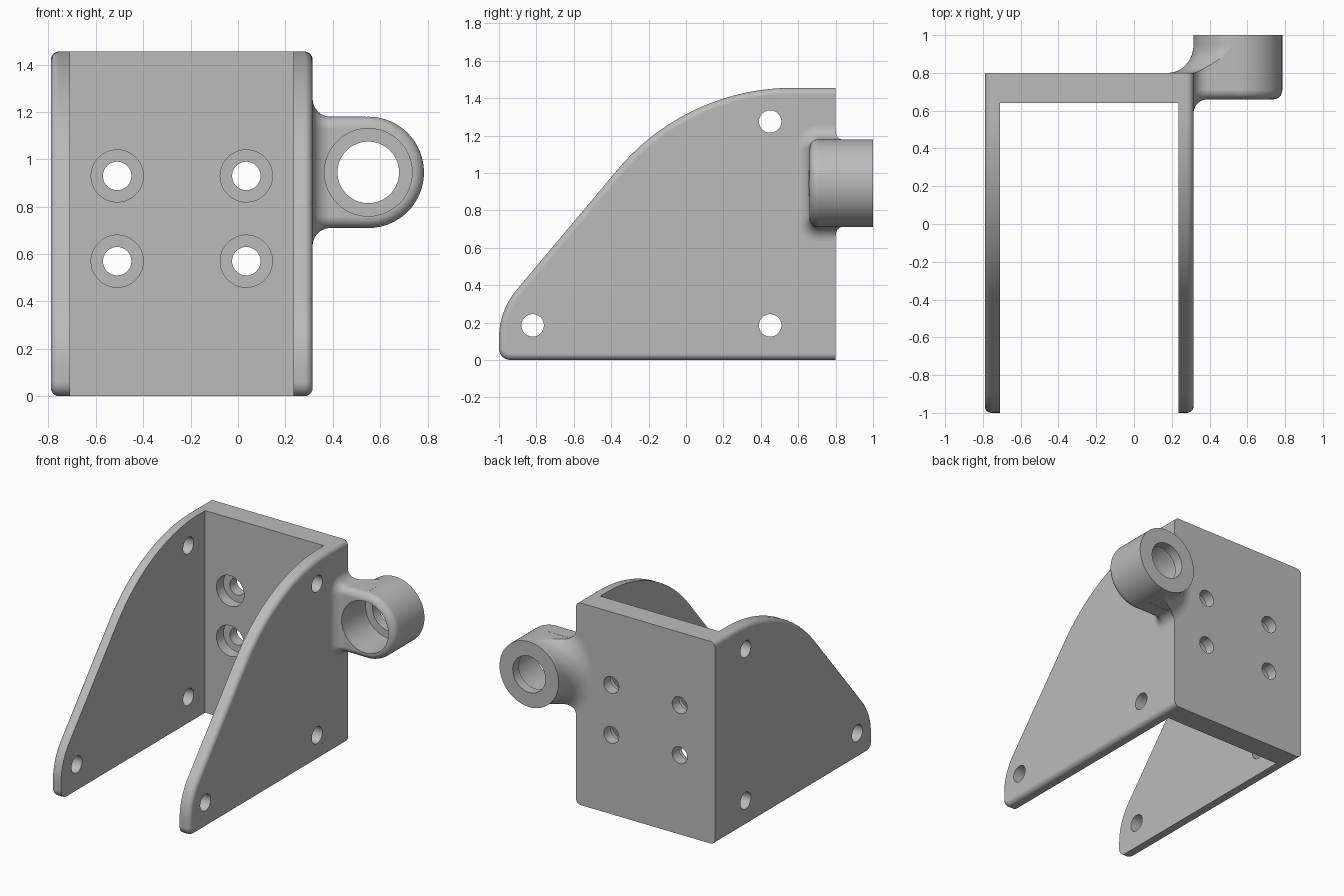
import bpy
import bmesh
from math import sin, cos, pi, radians

cube = bpy.data.objects.get("Cube")
if cube:
    bpy.data.objects.remove(cube, do_unlink=True)

grey = bpy.data.materials.new("plain grey")
grey.use_nodes = True
COLOUR = (0.5, 0.5, 0.5, 1)
grey.diffuse_color = COLOUR
grey.node_tree.nodes["Principled BSDF"].inputs["Base Color"].default_value = COLOUR


def arc(cx, cy, r, a0, a1, n):
    """Points along an arc, angles in degrees."""
    angles = [radians(a0 + (a1 - a0) * i / n) for i in range(n + 1)]
    return [(cx + r * cos(a), cy + r * sin(a)) for a in angles]


def loft(name, rings):
    """Closed solid skinned through rings of equal point count."""
    bm = bmesh.new()
    loops = [[bm.verts.new(p) for p in ring] for ring in rings]
    for a, b in zip(loops, loops[1:]):
        for i in range(len(a)):
            j = (i + 1) % len(a)
            bm.faces.new((a[i], a[j], b[j], b[i]))
    bm.faces.new(loops[0])
    bm.faces.new(loops[-1])
    bmesh.ops.recalc_face_normals(bm, faces=bm.faces)
    mesh = bpy.data.meshes.new(name)
    bm.to_mesh(mesh)
    bm.free()
    mesh.materials.append(grey)
    obj = bpy.data.objects.new(name, mesh)
    bpy.context.collection.objects.link(obj)
    return obj


def turned(name, x, z, profile, n=64):
    """Solid of revolution about a y axis; profile holds (radius, y)."""
    return loft(name, [[(px, y, pz) for px, pz in arc(x, z, r, 0, 360 - 360 / n, n - 1)]
                       for r, y in profile])


def make_active(obj):
    bpy.ops.object.select_all(action="DESELECT")
    obj.select_set(True)
    bpy.context.view_layer.objects.active = obj


def combine(obj, other, operation):
    """Apply a boolean and discard the second solid."""
    mod = obj.modifiers.new(operation.lower(), "BOOLEAN")
    mod.operation = operation
    mod.solver = "EXACT"
    mod.object = other
    make_active(obj)
    bpy.ops.object.modifier_apply(modifier=mod.name)
    bpy.data.objects.remove(other, do_unlink=True)


def finish(obj):
    make_active(obj)
    bpy.ops.object.shade_smooth_by_angle(angle=radians(30))
    obj.modifiers.new("even shading", "WEIGHTED_NORMAL").keep_sharp = True


BACK, TOP = 0.8, 1.455
LEFT, RIGHT, THICK = 0.315, -0.79, 0.08
HOLE = 0.06

# Side plates: curved outline, outer rim rounded, three bolt holes each
outline = [(BACK, 0)]
outline += arc(-0.94, 0.06, 0.06, 270, 180, 6)
outline += arc(-0.6, 0.117, 0.4, 180, 140, 12)
outline += arc(0.57, 0.235, 1.22, 140, 90, 24)
outline += [(BACK, TOP)]

for name, outer, inner in (("left_side_plate", LEFT, LEFT - THICK),
                           ("right_side_plate", RIGHT, RIGHT + THICK)):
    plate = loft(name, [[(x, y, z) for y, z in outline] for x in (inner, outer)])
    bm = bmesh.new()
    bm.from_mesh(plate.data)
    rim = [e for e in bm.edges
           if all(abs(v.co.x - outer) < 0.001 for v in e.verts)
           and any(v.co.y < BACK - 0.001 for v in e.verts)]
    bmesh.ops.bevel(bm, geom=rim, offset=0.035, segments=6, profile=0.5,
                    affect="EDGES", clamp_overlap=False)
    bm.to_mesh(plate.data)
    bm.free()
    for y, z in ((0.45, 1.275), (0.45, 0.185), (-0.82, 0.185)):
        circle = arc(y, z, HOLE, 0, 352.5, 47)
        drill = loft("drill", [[(x, a, b) for a, b in circle] for x in (-1, 1)])
        combine(plate, drill, "DIFFERENCE")
    finish(plate)

# Back plate with four counterbored holes
back_plate = loft("back_plate", [[(x, 0.64, 0), (x, BACK, 0), (x, BACK, TOP), (x, 0.64, TOP)]
                                 for x in (RIGHT + THICK, LEFT - THICK)])
for x in (-0.51, 0.035):
    for z in (0.57, 0.93):
        drill = turned("drill", x, z, [(0.11, 0.5), (0.11, 0.72), (HOLE, 0.72), (HOLE, 0.9)])
        combine(back_plate, drill, "DIFFERENCE")
finish(back_plate)

# Side lug: round boss with a softened front edge
CX, CZ, R, FRONT = 0.55, 0.945, 0.235, 0.66
lug = turned("side_lug", CX, CZ,
             [(r, y) for y, r in arc(FRONT + 0.048, R - 0.048, 0.048, 180, 90, 8)] + [(R, 1.0)])

# Neck: rounded section that flares out where it meets the side plate
FLARE = 0.075
curve = arc(LEFT + FLARE, FLARE, FLARE, 180, 270, 10)
sections = [(LEFT - 0.02, FLARE)] + curve + [(CX - 0.01, 0)]
rings = []
for x, d in sections:
    c = 0.05 + d
    upper = [(BACK, R + d)] + arc(FRONT - d + c, R + d - c, c, 90, 180, 8)
    rings.append([(x, y, CZ + h) for y, h in upper]
                 + [(x, y, CZ - h) for y, h in reversed(upper)])
combine(lug, loft("neck", rings), "UNION")

# Rear fillet from the boss to the back plate, trimmed to the neck outline
fillet = turned("rear_fillet", CX, CZ, [(0.37, 0.75)]
                + [(0.37 - 0.135 * sin(t), BACK + 0.15 * (1 - cos(t)))
                   for t in (i * pi / 24 for i in range(13))] + [(0.2, 0.951)])
edge = [(0.1, 0.6), (LEFT - 0.001, 0.6)] + [(x, R + d - 0.001) for x, d in sections[1:]]
shape = [(x, CZ + h) for x, h in edge] + [(x, CZ - h) for x, h in reversed(edge)]
trim = loft("trim", [[(x, y, z) for x, z in shape] for y in (0.7, 1.1)])
combine(fillet, trim, "INTERSECT")
combine(lug, fillet, "UNION")

# Stepped bore through the lug
bore = turned("bore", CX, CZ, [(0.185, 0.5), (0.185, 0.93), (0.13, 0.93), (0.13, 1.1)])
combine(lug, bore, "DIFFERENCE")
finish(lug)
